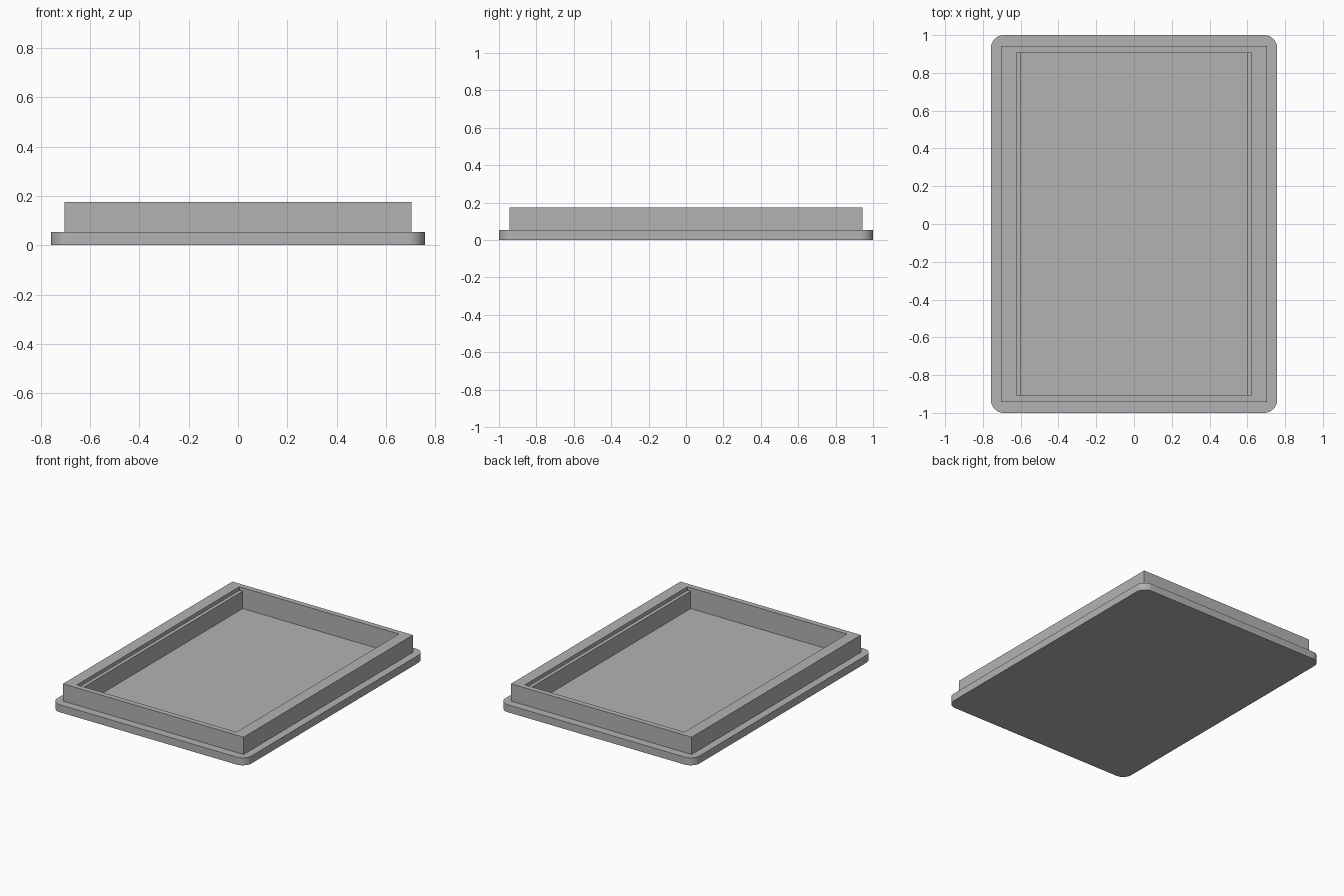
import bpy
import bmesh
from mathutils import Matrix, Vector

if "Cube" in bpy.data.objects:
    bpy.data.objects.remove(bpy.data.objects["Cube"], do_unlink=True)

grey = bpy.data.materials.new("plain_grey")
grey.use_nodes = True
colour = (0.45, 0.45, 0.45, 1)
grey.diffuse_color = colour
grey.node_tree.nodes["Principled BSDF"].inputs["Base Color"].default_value = colour


def block(name, half_x, half_y, z0, z1, radius=0):
    """Box centred on the z axis, with optional rounded vertical corners."""
    bm = bmesh.new()
    size = Vector((2 * half_x, 2 * half_y, z1 - z0))
    place = Matrix.Translation((0, 0, (z0 + z1) / 2)) @ Matrix.Diagonal(size).to_4x4()
    bmesh.ops.create_cube(bm, size=1, matrix=place)
    if radius:
        upright = [e for e in bm.edges
                   if abs(e.verts[0].co.z - e.verts[1].co.z) > 0.01]
        bmesh.ops.bevel(bm, geom=upright, offset=radius, segments=12,
                        profile=0.5, affect='EDGES')
    mesh = bpy.data.meshes.new(name)
    bm.to_mesh(mesh)
    bm.free()
    mesh.materials.append(grey)
    obj = bpy.data.objects.new(name, mesh)
    bpy.context.collection.objects.link(obj)
    return obj


def combine(target, other, operation):
    """Apply a boolean and discard the helper."""
    mod = target.modifiers.new(operation.lower(), 'BOOLEAN')
    mod.operation, mod.object, mod.solver = operation, other, 'EXACT'
    bpy.context.view_layer.objects.active = target
    bpy.ops.object.modifier_apply(modifier=mod.name)
    bpy.data.objects.remove(other, do_unlink=True)


# Flanged base plate with the raised rim on it
FLOOR, FLANGE, TOP, LEDGE = 0.028, 0.053, 0.175, 0.15
tray = block("tray", 0.758, 1.0, 0, FLANGE, radius=0.07)
combine(tray, block("rim", 0.704, 0.943, 0.01, TOP), 'UNION')

# Recess, widened above the ledge that runs along each long side
combine(tray, block("recess", 0.597, 0.905, FLOOR, TOP + 0.1), 'DIFFERENCE')
combine(tray, block("ledge_cut", 0.622, 0.905, LEDGE, TOP + 0.1), 'DIFFERENCE')

# Smooth only the rounded corners
bpy.ops.object.select_all(action='DESELECT')
tray.select_set(True)
bpy.context.view_layer.objects.active = tray
bpy.ops.object.shade_smooth_by_angle(angle=0.52)
